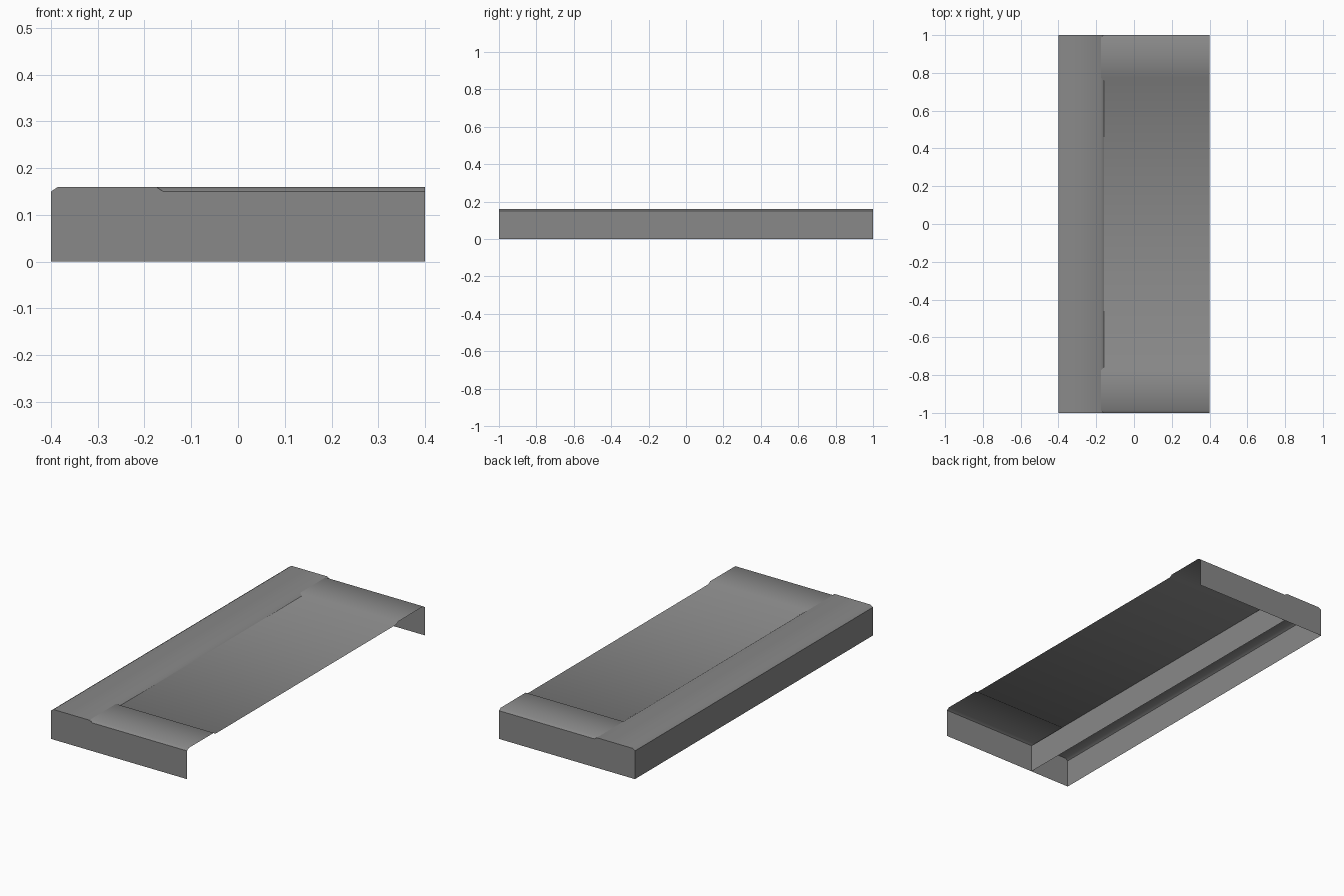
import bpy, bmesh, math

cube = bpy.data.objects.get("Cube")
if cube:
    bpy.data.objects.remove(cube)

# Main dimensions
HALF_X, HALF_Y = 0.4, 1.0
TOP, LOW = 0.16, 0.15
BEVEL = 0.015
KERB_X = -0.16       # inner edge of the kerb
PANEL_Y = 0.76       # half length of the sunken panel

concrete = bpy.data.materials.new("concrete_grey")
concrete.use_nodes = True
grey = (0.25, 0.25, 0.25, 1)
concrete.diffuse_color = grey
concrete.node_tree.nodes["Principled BSDF"].inputs["Base Color"].default_value = grey


def sweep(name, profile, place, start, end, caps=False):
    """Sweep an open profile between two positions as a thin shell."""
    bm = bmesh.new()
    rows = [[bm.verts.new(place(p, z, s)) for p, z in profile] for s in (start, end)]
    first, last = rows
    for i in range(len(profile) - 1):
        bm.faces.new((first[i], first[i + 1], last[i + 1], last[i]))
    if caps:
        for row in rows:
            bm.faces.new(row)
    bmesh.ops.recalc_face_normals(bm, faces=bm.faces)
    # Make the upper surface face upward
    if max(bm.faces, key=lambda f: f.calc_center_median().z).normal.z < 0:
        bmesh.ops.reverse_faces(bm, faces=bm.faces)
    mesh = bpy.data.meshes.new(name)
    bm.to_mesh(mesh)
    bm.free()
    mesh.materials.append(concrete)
    obj = bpy.data.objects.new(name, mesh)
    bpy.context.collection.objects.link(obj)
    bpy.ops.object.select_all(action="DESELECT")
    obj.select_set(True)
    bpy.context.view_layer.objects.active = obj
    bpy.ops.object.shade_smooth_by_angle(angle=math.radians(40))
    return obj


# Kerb: bevelled hollow bar along the long side, open underneath
kerb = [(-HALF_X, 0), (-HALF_X, LOW), (-HALF_X + BEVEL, TOP),
        (KERB_X - BEVEL, TOP), (KERB_X, LOW), (KERB_X, 0)]
sweep("kerb", kerb, lambda p, z, s: (p, s, z), -HALF_Y, HALF_Y, caps=True)

# Paving: end walls, raised end bands and sunken middle panel
half = [(HALF_Y, 0), (HALF_Y, LOW), (HALF_Y - BEVEL, TOP),
        (PANEL_Y + BEVEL, TOP), (PANEL_Y, LOW)]
paving = [(-y, z) for y, z in half] + half[::-1]
sweep("paving", paving, lambda p, z, s: (s, p, z), KERB_X - BEVEL, HALF_X)
